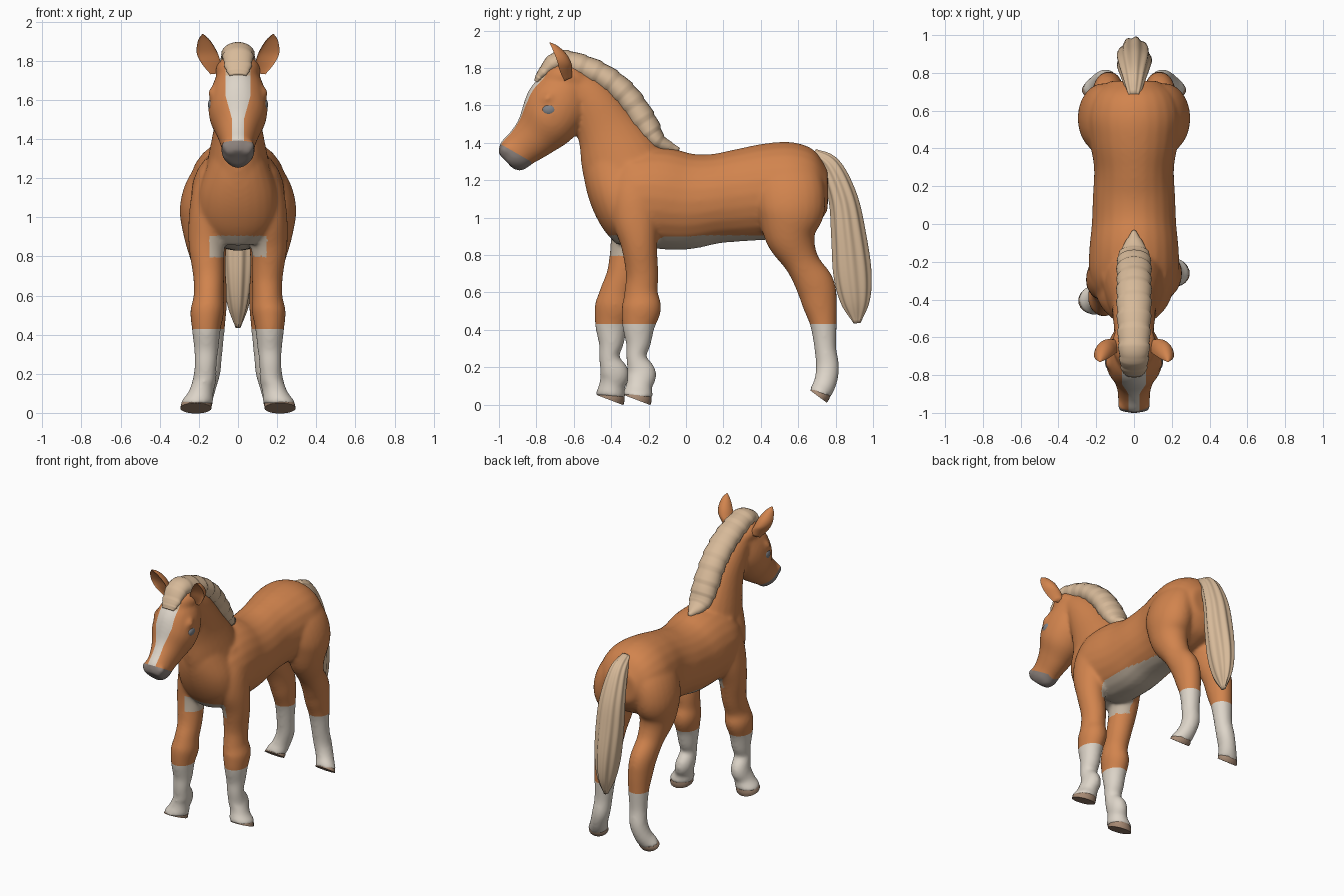
import bpy, bmesh, math
from mathutils import Vector

cube = bpy.data.objects.get("Cube")
if cube:
    bpy.data.objects.remove(cube, do_unlink=True)


def material(name, r, g, b):
    m = bpy.data.materials.new(name)
    m.use_nodes = True
    m.diffuse_color = (r, g, b, 1)
    m.node_tree.nodes["Principled BSDF"].inputs["Base Color"].default_value = (r, g, b, 1)
    m.node_tree.nodes["Principled BSDF"].inputs["Roughness"].default_value = 0.7
    return m


COAT = material("chestnut_coat", 0.64, 0.23, 0.075)
WHITE = material("white_marking", 0.72, 0.66, 0.58)
BELLY = material("pale_belly", 0.55, 0.46, 0.36)
MUZZLE = material("grey_muzzle", 0.26, 0.22, 0.20)
HAIR = material("cream_hair", 0.68, 0.49, 0.32)
HOOF = material("brown_hoof", 0.38, 0.25, 0.17)
EYE = material("grey_eye", 0.21, 0.22, 0.24)


def spline(pts, steps):
    """Catmull-Rom through stations of x, y, z, half width, half depth."""
    p = [Vector(q) for q in pts]
    p = [2 * p[0] - p[1]] + p + [2 * p[-1] - p[-2]]
    out = []
    for i in range(1, len(p) - 2):
        a, b, c, d = p[i - 1:i + 3]
        for k in range(steps):
            t = k / steps
            out.append(0.5 * (2 * b + (c - a) * t + (2 * a - 5 * b + 4 * c - d) * t * t
                              + (3 * b - a - 3 * c + d) * t ** 3))
    return out + [p[-2]]


def loft(bm, pts, steps=5, sides=24, shape=None):
    """Closed tube of oval sections square to the path."""
    st = spline(pts, steps)
    rings = []
    for i, s in enumerate(st):
        tangent = (st[min(i + 1, len(st) - 1)] - st[max(i - 1, 0)]).to_3d()
        tangent.x = 0
        tangent.normalize()
        across = Vector((1, 0, 0))
        depth = tangent.cross(across)
        ring = []
        for k in range(sides):
            a = math.tau * k / sides
            u, v = math.cos(a), math.sin(a)
            if shape:
                u, v = shape(u, v, a, i / steps)
            ring.append(bm.verts.new(s.to_3d() + across * max(s[3], .003) * u
                                     + depth * max(s[4], .003) * v))
        rings.append(ring)
    faces = [bm.faces.new(rings[0]), bm.faces.new(rings[-1])]
    for r, q in zip(rings, rings[1:]):
        for k in range(sides):
            n = (k + 1) % sides
            faces.append(bm.faces.new((r[k], r[n], q[n], q[k])))
    bmesh.ops.recalc_face_normals(bm, faces=faces)


def finish(name, bm, mats, sharp=None):
    mesh = bpy.data.meshes.new(name)
    bm.to_mesh(mesh)
    bm.free()
    for m in mats:
        mesh.materials.append(m)
    mesh.shade_smooth()
    if sharp:
        mesh.set_sharp_from_angle(angle=math.radians(sharp))
    obj = bpy.data.objects.new(name, mesh)
    bpy.context.collection.objects.link(obj)
    return obj


def mid(rows):
    return [(0,) + r for r in rows]


# Stations along the middle: y, z, half width, half depth
TORSO = mid([(-.44, 1.1, .12, .13), (-.38, 1.1, .19, .19),
             (-.27, 1.11, .235, .25), (-.15, 1.105, .238, .272), (0, 1.088, .224, .26),
             (.15, 1.1, .218, .24), (.3, 1.12, .212, .248), (.45, 1.14, .238, .258),
             (.58, 1.15, .25, .253), (.69, 1.15, .21, .205), (.758, 1.15, .125, .11)])
CHEST = mid([(-.41, 1.42, .1, .12), (-.385, 1.27, .155, .165), (-.36, 1.12, .2, .16),
             (-.33, .98, .19, .125), (-.3, .87, .11, .07)])
NECK = mid([(-.27, 1.12, .19, .24), (-.35, 1.31, .152, .218), (-.42, 1.47, .122, .168),
            (-.5, 1.62, .112, .128), (-.59, 1.71, .1, .105)])
POLL = mid([(-.77, 1.70, .06, .05), (-.69, 1.745, .105, .08), (-.62, 1.75, .115, .075),
            (-.54, 1.71, .09, .06)])
HEAD = mid([(-.61, 1.73, .105, .11), (-.67, 1.63, .142, .17), (-.735, 1.52, .149, .162),
            (-.805, 1.437, .111, .127), (-.875, 1.375, .088, .105), (-.928, 1.332, .084, .095),
            (-.962, 1.3, .06, .06)])
CHIN = mid([(-.83, 1.32, .03, .03), (-.885, 1.29, .052, .04), (-.93, 1.288, .04, .025)])
# Leg stations: x, y, z, half width, half depth
FRONT_LEG = [(.12, -.27, 1.29, .05, .07), (.14, -.27, 1.15, .09, .12), (.15, -.27, 1.0, .102, .125),
             (.16, -.25, .85, .092, .097), (.15, -.235, .7, .08, .087), (.15, -.24, .6, .077, .09),
             (.157, -.238, .52, .087, .106), (.162, -.253, .43, .074, .09), (.162, -.255, .33, .063, .068),
             (.165, -.266, .25, .056, .054), (.172, -.238, .165, .061, .08),
             (.19, -.25, .105, .065, .069), (.208, -.256, .06, .082, .08), (.212, -.258, .04, .082, .08)]
HIND_LEG = [(.1, .53, 1.33, .05, .1), (.135, .545, 1.2, .12, .18), (.165, .56, 1.05, .133, .185),
            (.165, .56, .9, .112, .138), (.15, .62, .76, .087, .093), (.14, .69, .64, .082, .104),
            (.135, .715, .54, .077, .094), (.135, .735, .43, .068, .072), (.14, .745, .3, .06, .059),
            (.15, .757, .2, .06, .063), (.175, .745, .12, .062, .061), (.198, .722, .07, .072, .06),
            (.2, .717, .055, .072, .06)]


def stride(z, side):
    """The right foreleg steps ahead of the left."""
    return 0 if side > 0 else -.145 * min(1, max(0, (1.05 - z) / .5))


# Body blended into one skin
bm = bmesh.new()
for part in (TORSO, CHEST, NECK, POLL, HEAD, CHIN):
    loft(bm, part)
for side in (1, -1):
    loft(bm, [(side * x, y + stride(z, side), z, w, h) for x, y, z, w, h in FRONT_LEG])
    loft(bm, [(side * x, y, z, w, h) for x, y, z, w, h in HIND_LEG])
    # Brow ridge and nostril swellings
    loft(bm, [(side * .11, -.70, 1.67, .02, .02), (side * .118, -.74, 1.635, .036, .03),
              (side * .1, -.79, 1.59, .02, .02)], sides=12)
    loft(bm, [(side * .04, -.935, 1.4, .012, .012), (side * .053, -.963, 1.365, .036, .032),
              (side * .045, -.985, 1.32, .015, .015)], sides=12)
body = finish("body", bm, [])
remesh = body.modifiers.new("skin", 'REMESH')
remesh.mode = 'VOXEL'
remesh.voxel_size = 0.01
relax = body.modifiers.new("relax", 'SMOOTH')
relax.iterations = 18
skin = bpy.data.meshes.new_from_object(body.evaluated_get(bpy.context.evaluated_depsgraph_get()))
body.modifiers.clear()
body.data = skin
skin.name = "body"
skin.materials.clear()
for m in (COAT, WHITE, BELLY, MUZZLE, HAIR):
    skin.materials.append(m)

# Cut clean sock, muzzle and blaze edges, then colour by place
SOCK = 0.43
NOSE_POINT, NOSE_NORMAL = Vector((0, -.92, 1.352)), Vector((0, -.5, -.87)).normalized()
bm = bmesh.new()
bm.from_mesh(skin)


def cut(test, point, normal):
    faces = [f for f in bm.faces if test(f.calc_center_median())]
    geom = faces + list({e for f in faces for e in f.edges}) + list({v for f in faces for v in f.verts})
    bmesh.ops.bisect_plane(bm, geom=geom, dist=1e-5, plane_co=point, plane_no=normal)


cut(lambda c: c.z < .6, (0, 0, SOCK), (0, 0, 1))
cut(lambda c: c.y < -.8 and c.z > 1, NOSE_POINT, NOSE_NORMAL)
cut(lambda c: c.y < -.66 and c.z > 1.6, (0, 0, 1.725), (0, 0, 1))
for side in (1, -1):
    cut(lambda c: c.y < -.7 and 1.34 < c.z < 1.51, (side * .03, 0, 1.5), (1, 0, 0))
    cut(lambda c: c.y < -.7 and 1.49 < c.z < 1.63, (side * .03, 0, 1.5), (1, 0, -.28 * side))
    cut(lambda c: c.y < -.66 and 1.61 < c.z, (side * .0636, 0, 1.62), (1, 0, 0))
for f in bm.faces:
    c, n = f.calc_center_median(), f.normal
    blaze = .03 + .28 * min(.12, max(0, c.z - 1.5))
    inner_leg = c.y < -.1 and n.x * c.x < 0 and c.z > .8
    if c.z < SOCK:
        f.material_index = 1
    elif c.y < -.83 and c.z > 1.1 and (c - NOSE_POINT).dot(NOSE_NORMAL) > 0:
        f.material_index = 3
    elif c.y < -.66 and c.z > 1.36 and (n.y < -.2 or n.z > .4) and n.z > -.1 and abs(c.x) < blaze:
        f.material_index = 1 if c.z < 1.725 else 4
    elif -.45 < c.y < .42 and .78 < c.z < .905 and abs(c.x) < .15 and (n.z < -.4 or inner_leg):
        f.material_index = 2
    f.smooth = True
bm.to_mesh(skin)
bm.free()
skin.shade_smooth()


def cup(u, v, a, t):
    return u, v if v > 0 else -.2 * v


# Ears, eyes and hooves, one per side
for side, label in ((1, "left"), (-1, "right")):
    bm = bmesh.new()
    loft(bm, [(side * x, y, z, w, h) for x, y, z, w, h in (
        (.1, -.65, 1.73, .04, .045), (.135, -.675, 1.785, .05, .07), (.158, -.69, 1.84, .053, .064),
        (.173, -.714, 1.9, .032, .036), (.18, -.73, 1.935, .004, .004))], shape=cup)
    finish(label + "_ear", bm, [COAT], 60)

    bm = bmesh.new()
    bmesh.ops.create_uvsphere(bm, u_segments=20, v_segments=12, radius=1)
    bmesh.ops.scale(bm, vec=(.022, .04, .032), verts=bm.verts)
    bmesh.ops.translate(bm, vec=(side * .132, -.73, 1.575), verts=bm.verts)
    finish(label + "_eye", bm, [EYE])

    dy = stride(0, side)
    for name, rows in (
            ("front", [(.208, -.245 + dy, .066, .07, .066), (.212, -.253 + dy, .045, .078, .074),
                       (.215, -.261 + dy, .024, .08, .076)]),
            ("hind", [(.196, .73, .075, .06, .05), (.2, .719, .058, .07, .055),
                      (.204, .708, .043, .072, .055)])):
        bm = bmesh.new()
        loft(bm, [(side * r[0],) + r[1:] for r in rows])
        finish(label + "_" + name + "_hoof", bm, [HOOF], 40)


def tufts(u, v, a, t):
    k = .98 + .1 * (t * 1.7 % 1)
    return u * k, v * k


def strands(u, v, a, t):
    k = 1 + .06 * math.cos(9 * a)
    return u * k, v * k


# Mane running into the forelock
bm = bmesh.new()
loft(bm, mid([(-.80, 1.725, .045, .015), (-.765, 1.77, .066, .03), (-.68, 1.835, .078, .055),
              (-.55, 1.8, .084, .067), (-.42, 1.735, .088, .068), (-.31, 1.635, .088, .07),
              (-.22, 1.5, .088, .07), (-.15, 1.405, .074, .047), (-.04, 1.355, .012, .018)]),
     steps=10, shape=tufts)
finish("mane", bm, [HAIR])

# Tail with lengthwise strands
bm = bmesh.new()
loft(bm, mid([(.68, 1.345, .03, .025), (.77, 1.27, .06, .058), (.84, 1.1, .084, .075),
              (.87, .9, .09, .09), (.89, .7, .078, .098), (.905, .55, .053, .075),
              (.915, .435, .012, .018)]), steps=6, sides=72, shape=strands)
finish("tail", bm, [HAIR])
